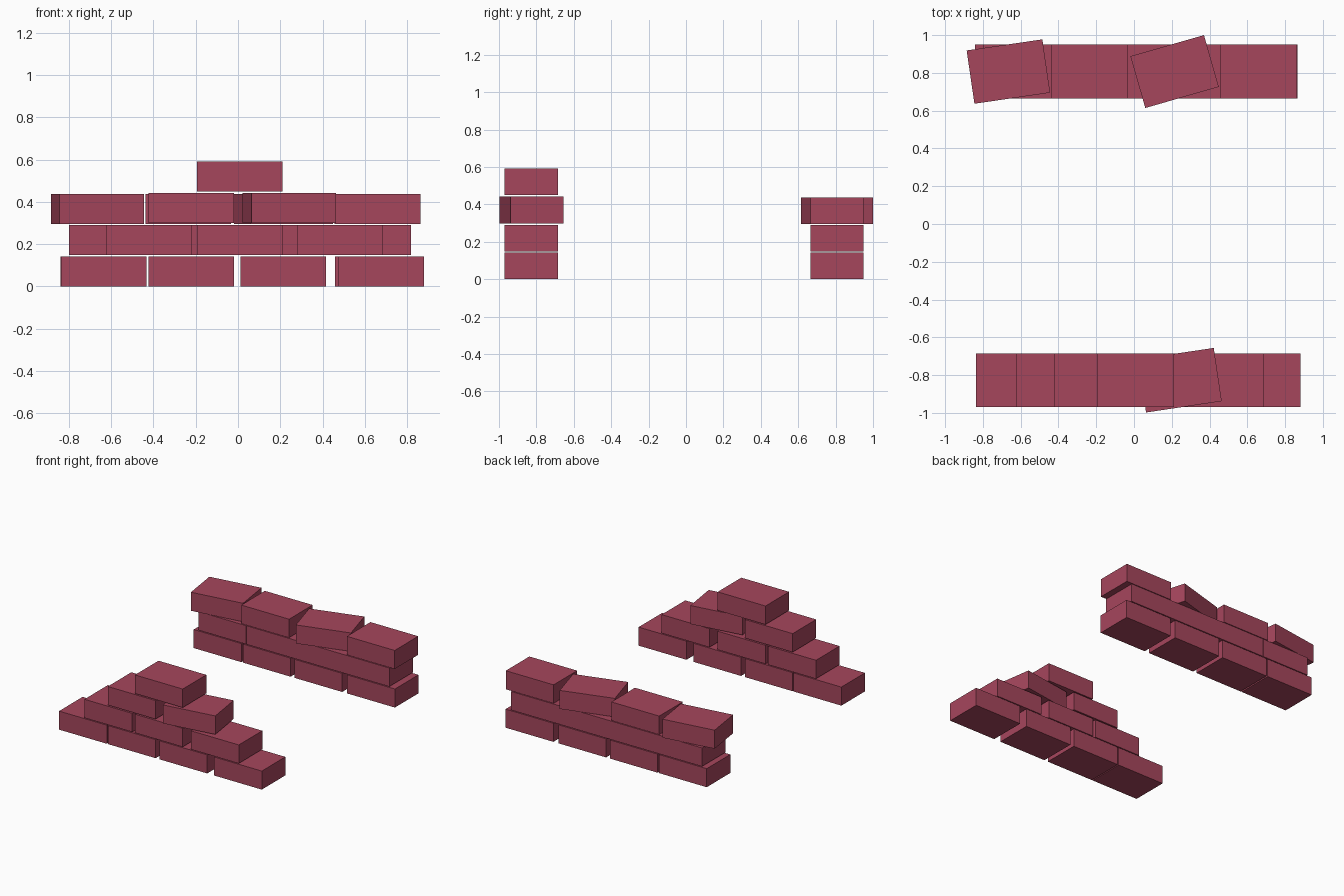
import bpy
import bmesh
import math
from mathutils import Matrix

cube = bpy.data.objects.get("Cube")
if cube:
    bpy.data.objects.remove(cube, do_unlink=True)

# Single brick colour
mat = bpy.data.materials.new("brick_red")
mat.use_nodes = True
colour = (0.38, 0.061, 0.108, 1.0)
mat.diffuse_color = colour
bsdf = next(n for n in mat.node_tree.nodes if n.type == 'BSDF_PRINCIPLED')
bsdf.inputs["Base Color"].default_value = colour
bsdf.inputs["Roughness"].default_value = 0.8

LENGTH, DEPTH, HEIGHT = 0.405, 0.285, 0.142

# Shared brick block, resting on its base
bm = bmesh.new()
bmesh.ops.create_cube(bm, size=1.0)
bmesh.ops.transform(bm, verts=bm.verts, matrix=(
    Matrix.Translation((0, 0, HEIGHT / 2)) @ Matrix.Diagonal((LENGTH, DEPTH, HEIGHT, 1))))
brick_mesh = bpy.data.meshes.new("brick")
bm.to_mesh(brick_mesh)
bm.free()
brick_mesh.materials.append(mat)


def build_wall(name, y, courses):
    """Each course is its base height and a list of (centre x, turn in degrees)."""
    for row, (z, bricks) in enumerate(courses, 1):
        for col, (x, turn) in enumerate(bricks, 1):
            brick = bpy.data.objects.new(f"{name}_row{row}_brick{col}", brick_mesh)
            brick.location = (x, y, z)
            brick.rotation_euler.z = math.radians(turn)
            bpy.context.collection.objects.link(brick)


# Stepped front wall
build_wall("front_wall", -0.827, [
    (0.0, [(-0.635, 0), (-0.222, 0), (0.215, 0), (0.678, 0)]),
    (0.148, [(-0.42, 0), (0.008, 0), (0.483, 0)]),
    (0.299, [(-0.222, 0), (0.243, 8.5)]),
    (0.449, [(0.008, 0)]),
])

# Straight back wall with loose top bricks
build_wall("back_wall", 0.807, [
    (0.0, [(-0.638, 0), (-0.222, 0), (0.215, 0), (0.662, 0)]),
    (0.148, [(-0.598, 0), (-0.19, 0), (0.212, 0), (0.615, 0)]),
    (0.295, [(-0.665, 8.3), (-0.235, 0), (0.215, 16), (0.66, 0)]),
])
